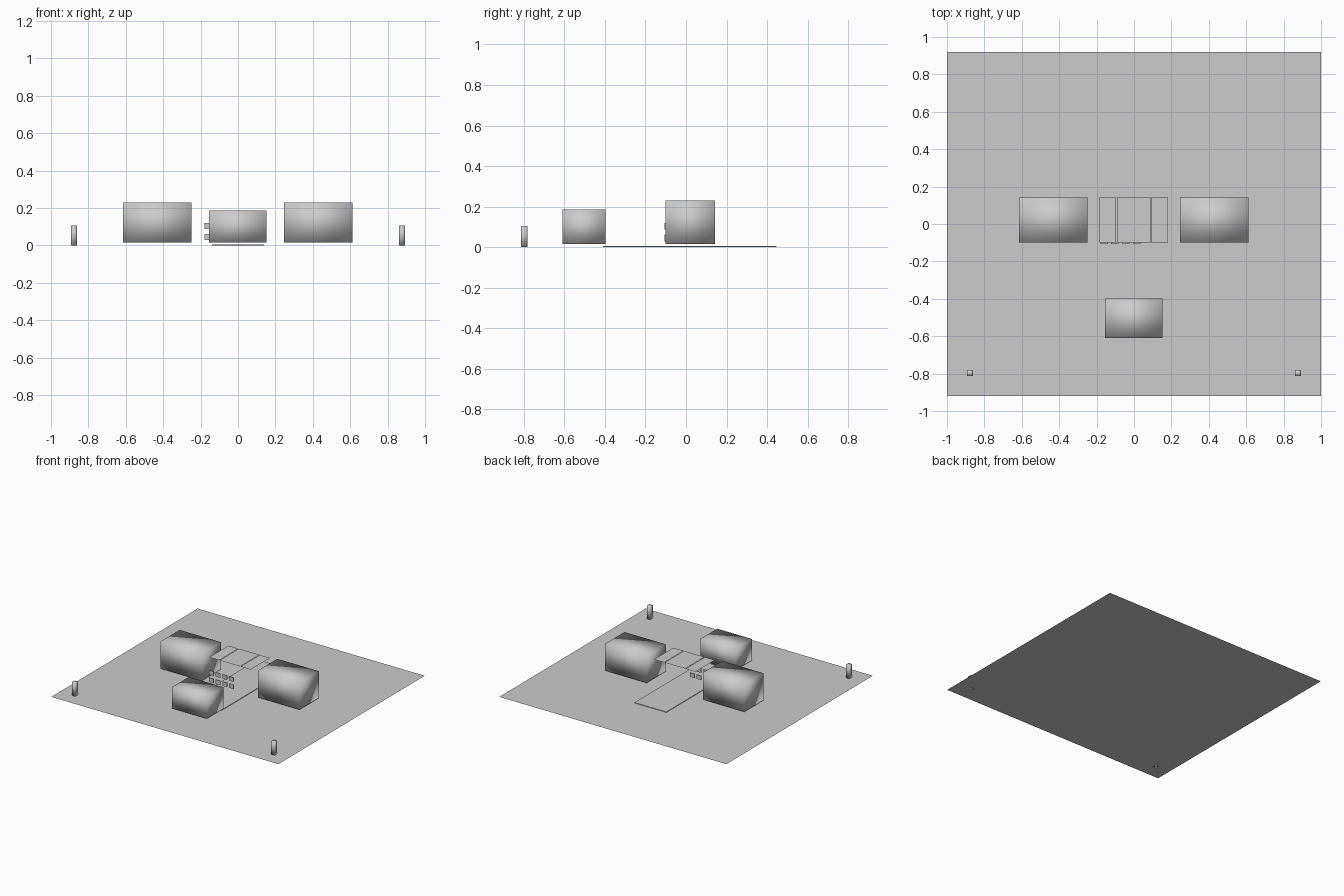
import bpy, bmesh
from mathutils import Vector

if "Cube" in bpy.data.objects:
    bpy.data.objects.remove(bpy.data.objects["Cube"])

grey = bpy.data.materials.new("plain_grey")
grey.diffuse_color = (0.6, 0.6, 0.6, 1)
grey.use_nodes = True
grey.node_tree.nodes["Principled BSDF"].inputs["Base Color"].default_value = grey.diffuse_color


def finish(name, bm, smooth):
    bmesh.ops.recalc_face_normals(bm, faces=bm.faces)
    for f in bm.faces:
        f.smooth = smooth
    me = bpy.data.meshes.new(name)
    bm.to_mesh(me)
    bm.free()
    me.materials.append(grey)
    ob = bpy.data.objects.new(name, me)
    bpy.context.collection.objects.link(ob)
    return ob


def box(name, lo, hi, smooth=False):
    """Box between two opposite corners."""
    lo, hi = Vector(lo), Vector(hi)
    bm = bmesh.new()
    bmesh.ops.create_cube(bm, size=1)
    for v in bm.verts:
        v.co = Vector([c + p * s for c, p, s in zip((lo + hi) / 2, v.co, hi - lo)])
    return finish(name, bm, smooth)


def sheet(name, x0, x1, y0, y1, z):
    """Flat upward-facing sheet."""
    bm = bmesh.new()
    vs = [bm.verts.new(p) for p in ((x0, y0, z), (x1, y0, z), (x1, y1, z), (x0, y1, z))]
    bm.faces.new(vs)
    ob = finish(name, bm, False)
    if ob.data.polygons[0].normal.z < 0:
        ob.data.flip_normals()
    return ob


# plot and central path
sheet("plot", -1, 1, -0.92, 0.92, 0)
box("path", (-0.14, -0.41, 0.0), (0.14, 0.447, 0.005))

# softly shaded building blocks
box("left_block", (-0.614, -0.1, 0.016), (-0.248, 0.143, 0.23), True)
box("right_block", (0.246, -0.1, 0.016), (0.612, 0.143, 0.23), True)
box("front_block", (-0.155, -0.609, 0.016), (0.152, -0.397, 0.185), True)

# thin roof sheets between the side blocks
for i, (x0, x1) in enumerate(((-0.184, -0.096), (-0.092, 0.088), (0.092, 0.182))):
    sheet(f"roof_panel_{i + 1}", x0, x1, -0.1, 0.143, 0.22)

# two rows of small window plates under the roof
for row, z in enumerate((0.028, 0.086)):
    for col in range(4):
        x = -0.18 + col * 0.058
        box(f"window_{row + 1}_{col + 1}", (x, -0.106, z), (x + 0.04, -0.1, z + 0.033))

# corner posts at the front
for side, x in (("left", -0.877), ("right", 0.877)):
    box(f"{side}_post", (x - 0.015, -0.814, 0), (x + 0.015, -0.781, 0.105), True)
